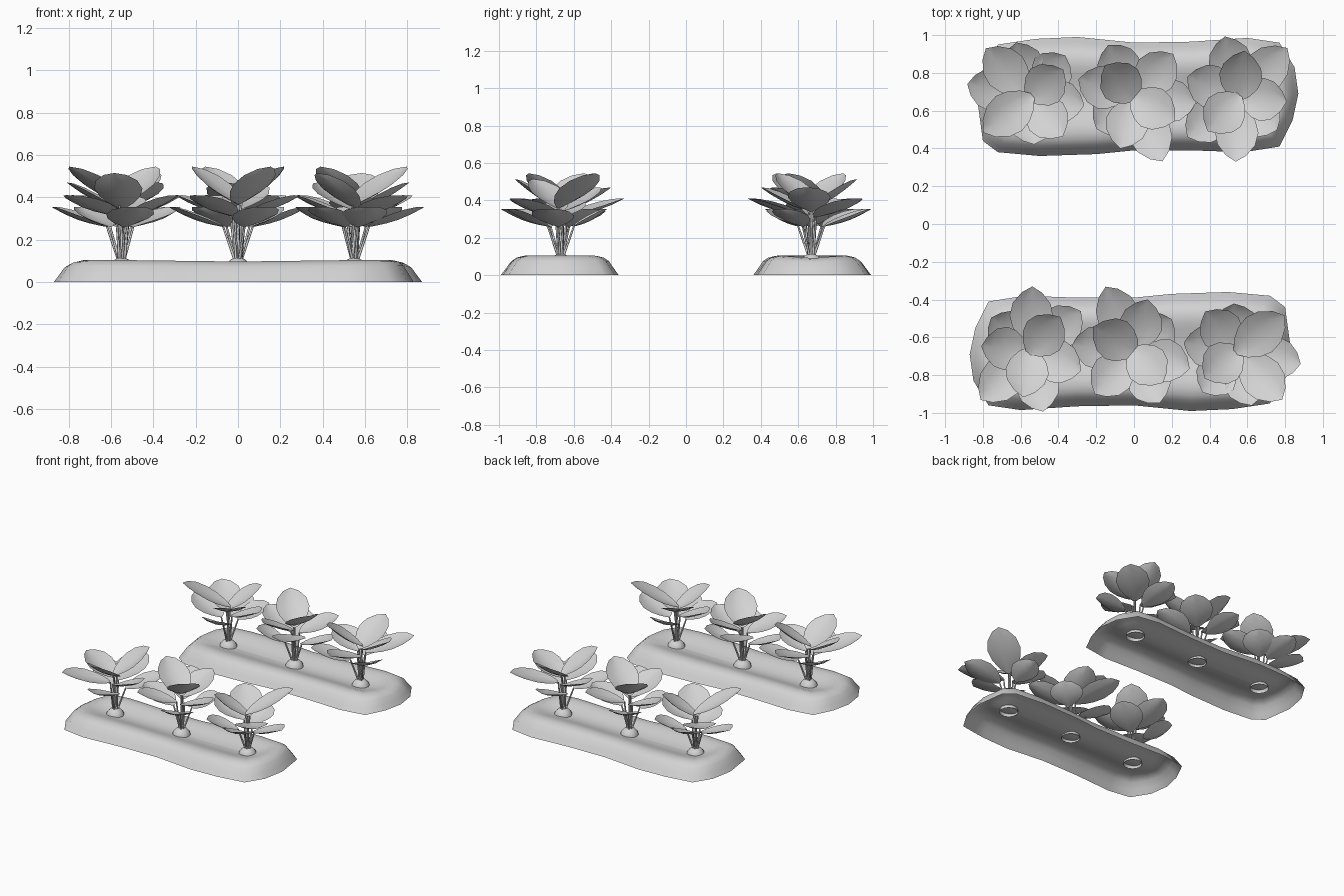
import bpy, bmesh, math
from mathutils import Vector

if "Cube" in bpy.data.objects:
    bpy.data.objects.remove(bpy.data.objects["Cube"], do_unlink=True)

grey = bpy.data.materials.new("pale_grey")
grey.use_nodes = True
GREY = (0.65, 0.65, 0.65, 1)
grey.diffuse_color = GREY
grey.node_tree.nodes["Principled BSDF"].inputs["Base Color"].default_value = GREY

ROW_Y = -0.67


def finish(bm, name):
    """Make a smooth object and its half-turned twin in the second row."""
    bmesh.ops.remove_doubles(bm, verts=bm.verts, dist=0.0005)
    for f in bm.faces:
        f.smooth = True
    mesh = bpy.data.meshes.new(name)
    bm.to_mesh(mesh)
    bm.free()
    mesh.materials.append(grey)
    for row, turn in (("front", 0), ("back", math.pi)):
        ob = bpy.data.objects.new(f"{row}_{name}", mesh)
        ob.rotation_euler.z = turn
        bpy.context.collection.objects.link(ob)


def skin(bm, rings, closed):
    """Bridge successive rows of points with quads."""
    rows = [[bm.verts.new(p) for p in ring] for ring in rings]
    n = len(rows[0])
    for a, b in zip(rows, rows[1:]):
        for i in range(n if closed else n - 1):
            j = (i + 1) % n
            bm.faces.new((a[i], a[j], b[j], b[i]))


# Soil mound: a wavy outline stepped inwards to a soft trough, open below
OUTLINE = [(-.87, -.69), (-.85, -.83), (-.77, -.96), (-.6, -.985), (-.3, -.965),
           (0, -.96), (.3, -.99), (.52, -.98), (.72, -.95), (.8, -.82),
           (.83, -.66), (.8, -.44), (.72, -.38), (.5, -.36), (.2, -.37),
           (0, -.39), (-.3, -.39), (-.58, -.38), (-.77, -.41), (-.84, -.55)]
STEPS = [(1, 0), (.92, .036), (.83, .077), (.74, .096), (.62, .105), (.5, .102),
         (.38, .092), (.25, .079), (.12, .07), (0, .067)]


def mound_point(x, y, scale, z):
    sx = max(-.57, min(.55, x))
    px, py = sx + (x - sx) * scale, ROW_Y + (y - ROW_Y) * scale
    dip = max(0, -px - .6) * max(0, 1 - abs(py - ROW_Y) / .17)
    sag = 1 - .08 * max(0, 1 - abs(px) / .65)
    return px, py, z * sag - .25 * dip * (1 - scale)


bm = bmesh.new()
skin(bm, [[mound_point(x, y, s, z) for x, y in OUTLINE] for s, z in STEPS], True)
finish(bm, "soil_mound")


def add_bulb(bm, cx):
    rings = []
    for k in range(6):
        a = math.pi / 2 * k / 5
        r = .064 * math.cos(a)
        rings.append([(cx + r * math.cos(t), ROW_Y + r * math.sin(t), .05 + .066 * math.sin(a))
                      for t in (math.tau * i / 14 for i in range(14))])
    skin(bm, rings, True)


def add_stem(bm, start, end):
    axis = (end - start).normalized()
    side = axis.orthogonal().normalized()
    up = axis.cross(side)
    skin(bm, [[p + r * (side * math.cos(t) + up * math.sin(t))
               for t in (math.tau * i / 6 for i in range(6))]
              for p, r in ((start, .007), (end, .005))], True)


# Leaf half width along its length
LEAF = [(0, .015), (.12, .06), (.3, .098), (.5, .115), (.72, .1), (.9, .055), (1, 0)]


def add_leaf(bm, base, tip):
    along = (tip - base).normalized()
    side = Vector((0, 0, 1)).cross(along).normalized()
    normal = along.cross(side)
    rows = []
    for t, w in LEAF:
        mid = base.lerp(tip, t) - normal * .015 * math.sin(math.pi * t)
        rows.append([mid - side * w * u + normal * .025 * u * u * w / .1
                     for u in (-1, -.5, 0, .5, 1)])
    skin(bm, rows, False)


# Tiers: base radius, base height, tip height
TIERS = {"top": (-.015, .36, .545), "high": (-.015, .345, .515), "upper": (.01, .34, .47),
         "mid": (.035, .31, .41), "low": (.07, .26, .355)}
# Each leaf: compass angle in degrees, reach, by tier
PLANTS = [
    ("left_plant", -.55, {
        "top": [(48, .24)],
        "high": [(262, .25)],
        "upper": [(175, .26)],
        "mid": [(88, .34), (-22, .29), (225, .37)],
        "low": [(38, .34), (-78, .33), (140, .27)]}),
    ("middle_plant", 0, {
        "top": [(150, .25), (312, .23)],
        "upper": [(75, .28)],
        "mid": [(114, .37), (228, .31), (-18, .31)],
        "low": [(40, .26), (-64, .31), (175, .33)]}),
    ("right_plant", .55, {
        "top": [(37, .31)],
        "high": [(220, .23)],
        "upper": [(130, .27)],
        "mid": [(-48, .35), (172, .29)],
        "low": [(95, .25), (-76, .3), (230, .29), (-12, .34)]}),
]

for name, cx, tiers in PLANTS:
    bulb, stems, leaves = bmesh.new(), bmesh.new(), bmesh.new()
    add_bulb(bulb, cx)
    for tier, items in tiers.items():
        r0, z0, z1 = TIERS[tier]
        for angle, reach in items:
            a = math.radians(angle)
            out = Vector((math.cos(a), math.sin(a), 0))
            root = Vector((cx, ROW_Y, 0))
            base = root + out * r0 + Vector((0, 0, z0))
            tip = root + out * reach + Vector((0, 0, z1))
            add_stem(stems, root + out * .014 + Vector((0, 0, .1)), base)
            add_leaf(leaves, base, tip)
    finish(bulb, name + "_bulb")
    finish(stems, name + "_stems")
    finish(leaves, name + "_leaves")
